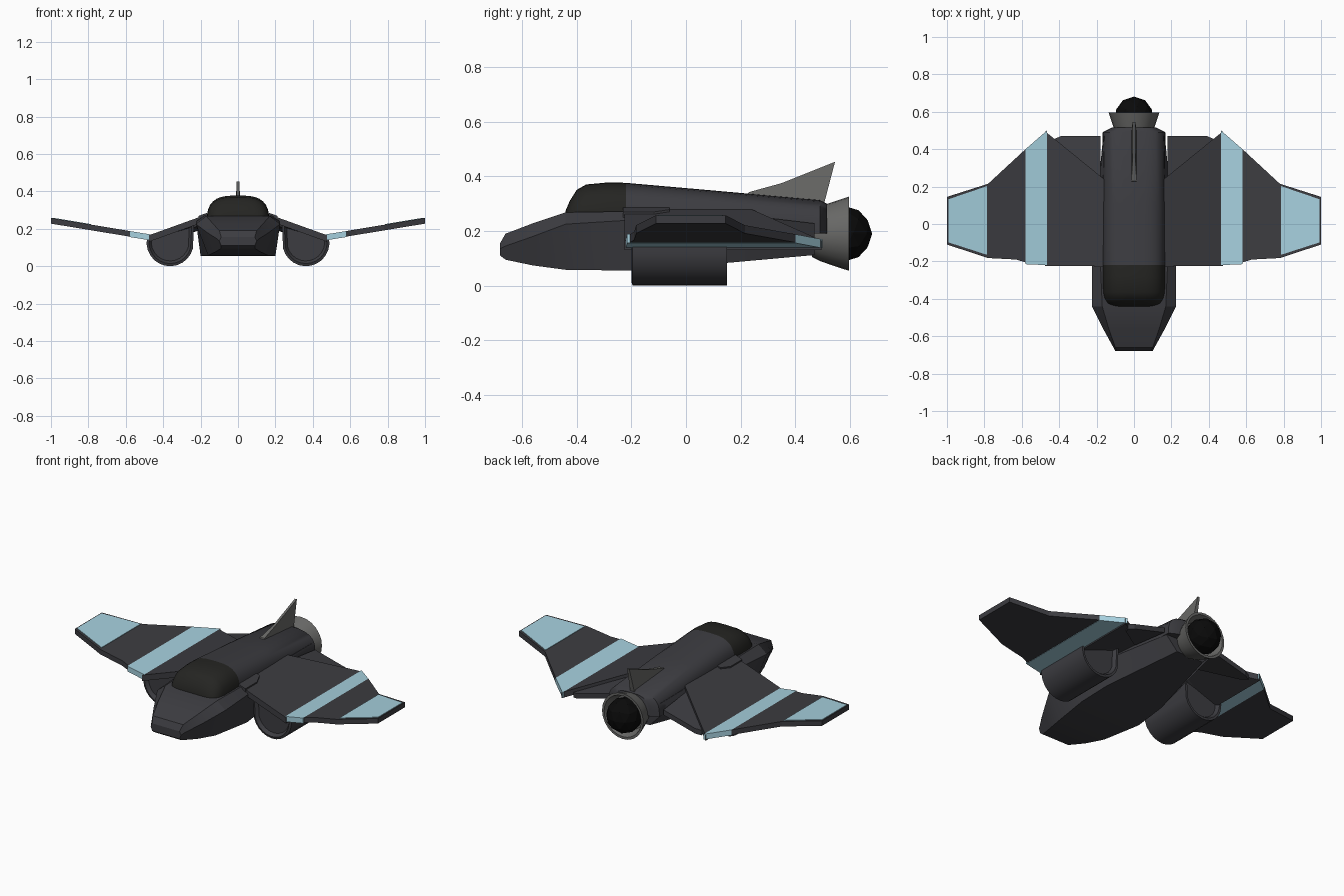
import bpy, bmesh, math
from mathutils import Vector

if "Cube" in bpy.data.objects:
    bpy.data.objects.remove(bpy.data.objects["Cube"])


def material(name, rgb):
    m = bpy.data.materials.new(name)
    m.diffuse_color = (*rgb, 1)
    m.use_nodes = True
    m.node_tree.nodes["Principled BSDF"].inputs["Base Color"].default_value = m.diffuse_color
    return m


DARK = material("charcoal", (0.045, 0.045, 0.052))
BLUE = material("pale_blue", (0.38, 0.63, 0.73))
GREY = material("metal_grey", (0.14, 0.14, 0.135))
GLASS = material("dark_glass", (0.018, 0.018, 0.016))
BLACK = material("black", (0.003, 0.003, 0.003))


def loft(name, rings, mat, mirror=False, smooth=None, caps=True):
    """Skin a list of equal-length closed rings."""
    bm = bmesh.new()
    vr = [[bm.verts.new(p) for p in r] for r in rings]
    n = len(rings[0])
    for a, b in zip(vr, vr[1:]):
        for i in range(n):
            j = (i + 1) % n
            bm.faces.new((a[i], a[j], b[j], b[i]))
    if caps:
        bm.faces.new(vr[0])
        bm.faces.new(vr[-1])
    bmesh.ops.recalc_face_normals(bm, faces=bm.faces)
    me = bpy.data.meshes.new(name)
    bm.to_mesh(me)
    bm.free()
    ob = bpy.data.objects.new(name, me)
    bpy.context.collection.objects.link(ob)
    me.materials.append(mat)
    if mirror:
        ob.modifiers.new("mirror", "MIRROR").use_mirror_merge = False
    if smooth:
        bpy.ops.object.select_all(action='DESELECT')
        ob.select_set(True)
        bpy.context.view_layer.objects.active = ob
        bpy.ops.object.shade_smooth_by_angle(angle=math.radians(smooth))
    return ob


def inner_z(x, y):
    return 0.272 - 0.36 * (x - 0.18)


def outer_z(x, y):
    return 0.17 + 0.165 * (x - 0.47)


def plate(name, outline, zf, thick, mat, lift=0):
    """Mirrored wing panel following a sloped height function."""
    top = [(x, y, zf(x, y) + lift) for x, y in outline]
    bot = [(x, y, z - thick) for x, y, z in top]
    return loft(name, [bot, top], mat, mirror=True)


# Lower hull and nose: y, then half widths and heights at top, chine, bottom
hull = [(-0.68, 0.09, 0.155, 0.10, 0.135, 0.09, 0.11),
        (-0.66, 0.10, 0.19, 0.11, 0.145, 0.09, 0.095),
        (-0.56, 0.135, 0.228, 0.165, 0.18, 0.125, 0.074),
        (-0.44, 0.17, 0.268, 0.225, 0.225, 0.16, 0.058),
        (-0.20, 0.18, 0.272, 0.225, 0.24, 0.20, 0.055),
        (0.00, 0.17, 0.27, 0.21, 0.22, 0.19, 0.07),
        (0.47, 0.16, 0.26, 0.165, 0.19, 0.09, 0.112)]
loft("hull", [[(-a, y, za), (a, y, za), (b, y, zb), (c, y, zc),
               (-c, y, zc), (-b, y, zb)]
              for y, a, za, b, zb, c, zc in hull], DARK, smooth=20)


# Rounded upper fuselage and canopy
def arch(y, w, top, base=0.22):
    pts = []
    for i in range(17):
        t = math.pi * i / 16
        c, s = math.cos(t), math.sin(t)
        pts.append((math.copysign(abs(c) ** 0.65, c) * w, y,
                    base + (top - base) * s ** 0.65))
    return pts


loft("canopy", [arch(-0.44, 0.12, 0.275), arch(-0.425, 0.145, 0.31),
                arch(-0.40, 0.158, 0.35), arch(-0.365, 0.166, 0.37),
                arch(-0.28, 0.168, 0.378), arch(-0.22, 0.168, 0.376)],
     GLASS, smooth=45)
loft("upper_fuselage", [arch(-0.22, 0.168, 0.376), arch(0.1, 0.168, 0.348),
                        arch(0.49, 0.168, 0.313, 0.19),
                        arch(0.515, 0.12, 0.30, 0.19)], DARK, smooth=40)

# Inner wings, rear flaps and root rails
plate("inner_wing", [(0.16, -0.225), (0.475, -0.225), (0.475, 0.495),
                     (0.40, 0.435), (0.16, 0.24)], inner_z, 0.035, DARK)
plate("rear_flap", [(0.18, 0.22), (0.40, 0.41), (0.425, 0.455),
                    (0.39, 0.47), (0.18, 0.47)],
      lambda x, y: inner_z(x, y) - 0.015 - 0.12 * max(0, y - 0.8 * x - 0.08),
      0.03, DARK)
plate("root_rail", [(0.165, -0.23), (0.21, -0.23), (0.21, -0.12),
                    (0.185, -0.06), (0.165, -0.06)], inner_z, 0.04, DARK, 0.008)

# Outer wings with blue bands and tips
plate("wing_band", [(0.465, -0.22), (0.58, -0.215), (0.58, 0.40),
                    (0.465, 0.50)], outer_z, 0.032, BLUE)
plate("outer_wing", [(0.58, -0.205), (0.63, -0.19), (0.78, -0.182),
                     (1.0, -0.11), (1.0, 0.145), (0.78, 0.215),
                     (0.58, 0.40)], outer_z, 0.03, DARK)
plate("wing_tip_panel", [(0.785, -0.165), (0.993, -0.098), (0.993, 0.132),
                         (0.785, 0.203)], outer_z, 0.004, BLUE, 0.003)

# Half-round pods under the wings, with recessed lip on the ends
arc = [(0.235, 0.22)]
for i in range(13):
    t = math.radians(195 + 175 * i / 12)
    arc.append((0.363 + 0.126 * math.cos(t), 0.126 + 0.126 * math.sin(t)))
arc.append((0.485, 0.145))


def pod_ring(y, k):
    return [(0.363 + (x - 0.363) * k, y, 0.14 + (z - 0.14) * k) for x, z in arc]


loft("wing_pod", [pod_ring(-0.18, 0.8), pod_ring(-0.20, 0.9),
                  pod_ring(-0.195, 1), pod_ring(0.15, 1),
                  pod_ring(0.15, 0.9), pod_ring(0.13, 0.8)],
     DARK, mirror=True, smooth=35)

# Tail fin
fin = [(0.22, 0.325), (0.23, 0.342), (0.35, 0.375), (0.545, 0.453), (0.505, 0.30)]
loft("tail_fin", [[(sx * (0.014 if z < 0.36 else 0.007), y, z) for y, z in fin]
                  for sx in (-1, 1)], GREY)


# Engine nozzle and its faceted core
def circle(y, r):
    return [(r * math.cos(math.tau * i / 24), y, 0.19 + r * math.sin(math.tau * i / 24))
            for i in range(24)]


loft("engine_nozzle", [circle(0.46, 0.085), circle(0.49, 0.10),
                       circle(0.53, 0.114), circle(0.597, 0.136),
                       circle(0.597, 0.122), circle(0.53, 0.10)],
     GREY, smooth=40)
bpy.ops.mesh.primitive_ico_sphere_add(subdivisions=2, radius=0.101,
                                      location=(0, 0.58, 0.19))
core = bpy.context.object
core.name = "engine_core"
core.data.materials.append(BLACK)
